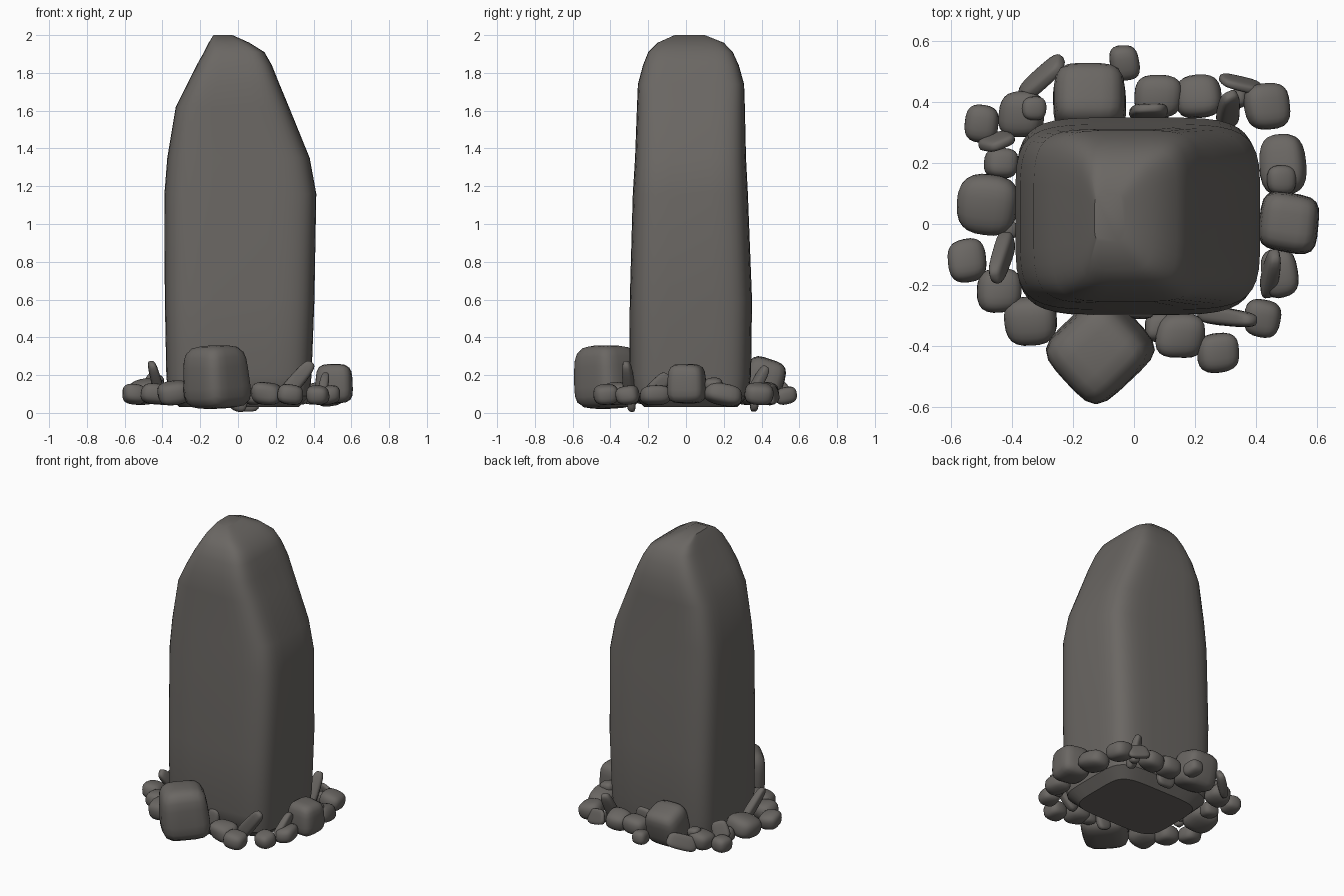
import bpy, bmesh, math, random
from mathutils import Matrix, Vector, Euler

random.seed(4)
if "Cube" in bpy.data.objects:
    bpy.data.objects.remove(bpy.data.objects["Cube"], do_unlink=True)

# Single warm grey stone colour
STONE = (0.145, 0.135, 0.125, 1)
stone = bpy.data.materials.new("warm grey stone")
stone.use_nodes = True
stone.diffuse_color = STONE
bsdf = next(n for n in stone.node_tree.nodes if n.type == 'BSDF_PRINCIPLED')
bsdf.inputs["Base Color"].default_value = STONE
bsdf.inputs["Roughness"].default_value = 0.9


def finish(bm, name, angle):
    """Turn a bmesh into a smooth shaded stone object."""
    bmesh.ops.recalc_face_normals(bm, faces=bm.faces[:])
    mesh = bpy.data.meshes.new(name)
    bm.to_mesh(mesh)
    bm.free()
    mesh.materials.append(stone)
    obj = bpy.data.objects.new(name, mesh)
    bpy.context.collection.objects.link(obj)
    bpy.ops.object.select_all(action='DESELECT')
    obj.select_set(True)
    bpy.context.view_layer.objects.active = obj
    bpy.ops.object.shade_smooth_by_angle(angle=math.radians(angle))
    return obj


def squircle(left, right, front, back, z, power, sides=40):
    """Rounded rectangle section at one height."""
    points = []
    for i in range(sides):
        t = math.tau * (i + 0.5) / sides
        c, s = math.cos(t), math.sin(t)
        u = math.copysign(abs(c) ** (2 / power), c)
        v = math.copysign(abs(s) ** (2 / power), s)
        points.append(Vector(((left + right + (right - left) * u) / 2,
                              (front + back + (back - front) * v) / 2, z)))
    return points


def standing_stone():
    """Tall tapering slab lofted through rounded sections."""
    # height, left, right, front, back
    sections = [
        (0.03, -0.31, 0.32, -0.22, 0.27),
        (0.09, -0.37, 0.38, -0.28, 0.33),
        (0.2, -0.38, 0.39, -0.3, 0.345),
        (0.6, -0.388, 0.405, -0.298, 0.35),
        (1.16, -0.39, 0.415, -0.282, 0.328),
        (1.35, -0.375, 0.38, -0.27, 0.318),
        (1.62, -0.33, 0.27, -0.26, 0.312),
        (1.74, -0.27, 0.22, -0.255, 0.308),
        (1.84, -0.22, 0.18, -0.228, 0.28),
        (1.91, -0.18, 0.14, -0.2, 0.248),
        (1.96, -0.155, 0.06, -0.15, 0.2),
        (2.0, -0.13, -0.03, -0.06, 0.1),
    ]
    bm = bmesh.new()
    rings = [[bm.verts.new(p) for p in squircle(l, r, f, b, z, 5)]
             for z, l, r, f, b in sections]
    for low, high in zip(rings, rings[1:]):
        for i in range(len(low)):
            j = (i + 1) % len(low)
            bm.faces.new((low[i], low[j], high[j], high[i]))
    bm.faces.new(rings[0])
    bm.faces.new(rings[-1])
    finish(bm, "standing_stone", 35)


def rock(name, centre, half, turn=(0, 0, 0), power=3.2, rough=0.05, taper=0.0):
    """Rounded, slightly uneven block; taper narrows its top."""
    bm = bmesh.new()
    bmesh.ops.create_cube(bm, size=2)
    bmesh.ops.subdivide_edges(bm, edges=bm.edges[:], cuts=5, use_grid_fill=True)
    # Low frequency bumps shared by neighbouring points
    waves = [(Vector([random.uniform(-2, 2) for _ in range(3)]),
              random.uniform(0, math.tau)) for _ in range(3)]
    for v in bm.verts:
        p = v.co.copy()
        p /= sum(abs(c) ** power for c in p) ** (1 / power)
        p *= 1 + rough * sum(math.sin(p.dot(d) + ph) for d, ph in waves) / 2
        narrow = 1 - taper * (p.z + 1) / 2
        v.co = (p.x * half[0] * narrow, p.y * half[1] * narrow, p.z * half[2])
    spin = Euler([math.radians(a) for a in turn]).to_matrix().to_4x4()
    bm.transform(Matrix.Translation(centre) @ spin)
    return finish(bm, name, 40)


standing_stone()

# Three large boulders leaning on the slab
rock("front_boulder", (-0.115, -0.415, 0.19), (0.155, 0.15, 0.163), (0, -4, 43), 4.5, 0.03, 0.12)
rock("back_boulder", (-0.145, 0.41, 0.17), (0.125, 0.115, 0.12), (-18, 0, 0), 4, 0.03, 0.1)
rock("left_boulder", (0.51, 0.005, 0.155), (0.1, 0.1, 0.103), (0, 0, -8), 4, 0.03, 0.08)

# Ring of pebbles: x, y, half width, half depth
pebbles = [
    (-0.03, 0.53, 0.05, 0.06), (0.08, 0.42, 0.08, 0.07), (0.21, 0.42, 0.075, 0.07),
    (0.44, 0.385, 0.075, 0.075), (0.49, 0.2, 0.075, 0.1), (0.48, -0.16, 0.06, 0.08),
    (0.42, -0.31, 0.06, 0.06), (0.28, -0.42, 0.07, 0.065), (0.15, -0.37, 0.08, 0.075),
    (0.08, -0.34, 0.045, 0.045), (-0.34, -0.32, 0.085, 0.08), (-0.44, -0.22, 0.07, 0.07),
    (-0.55, -0.12, 0.065, 0.07), (-0.48, 0.06, 0.1, 0.1), (-0.435, 0.2, 0.055, 0.05),
    (-0.5, 0.33, 0.055, 0.06), (-0.37, 0.36, 0.075, 0.075), (0.34, 0.41, 0.03, 0.03),
]
for x, y, w, d in pebbles:
    tall = 0.025 + 0.42 * w
    tilt = (random.uniform(-12, 12), random.uniform(-12, 12), random.uniform(-10, 10))
    rock("pebble", (x, y, 0.045 + tall), (w, d, tall), tilt, 2.8, 0.06)

# Small stones resting on the ring
for x, y, z, size in [(0.485, 0.145, 0.15, 0.05), (-0.33, 0.38, 0.15, 0.04),
                      (-0.41, -0.02, 0.12, 0.028)]:
    rock("top_pebble", (x, y, z), (size, size, size * 0.7), (0, 10, 0), 2.6, 0.06)

# Leaning shards: centre, half sizes, tilt
shards = [
    ((0.31, -0.305, 0.17), (0.045, 0.032, 0.13), (0, 40, -8)),
    ((-0.435, -0.11, 0.18), (0.03, 0.045, 0.115), (38, -15, 0)),
    ((0.45, -0.16, 0.13), (0.028, 0.045, 0.1), (-40, 10, 0)),
    ((-0.3, 0.48, 0.11), (0.105, 0.028, 0.05), (20, -18, 42)),
    ((0.35, 0.46, 0.1), (0.08, 0.02, 0.05), (15, 12, -14)),
    ((0.31, 0.375, 0.15), (0.04, 0.03, 0.11), (-25, 14, 20)),
    ((-0.45, 0.27, 0.15), (0.06, 0.024, 0.06), (15, 20, 22)),
    ((0.05, 0.37, 0.11), (0.07, 0.025, 0.105), (-6, 0, 0)),
    ((0.01, -0.29, 0.1), (0.05, 0.025, 0.09), (0, 12, 0)),
]
for centre, half, turn in shards:
    rock("shard", centre, half, turn, 3.5, 0.05, 0.2)
